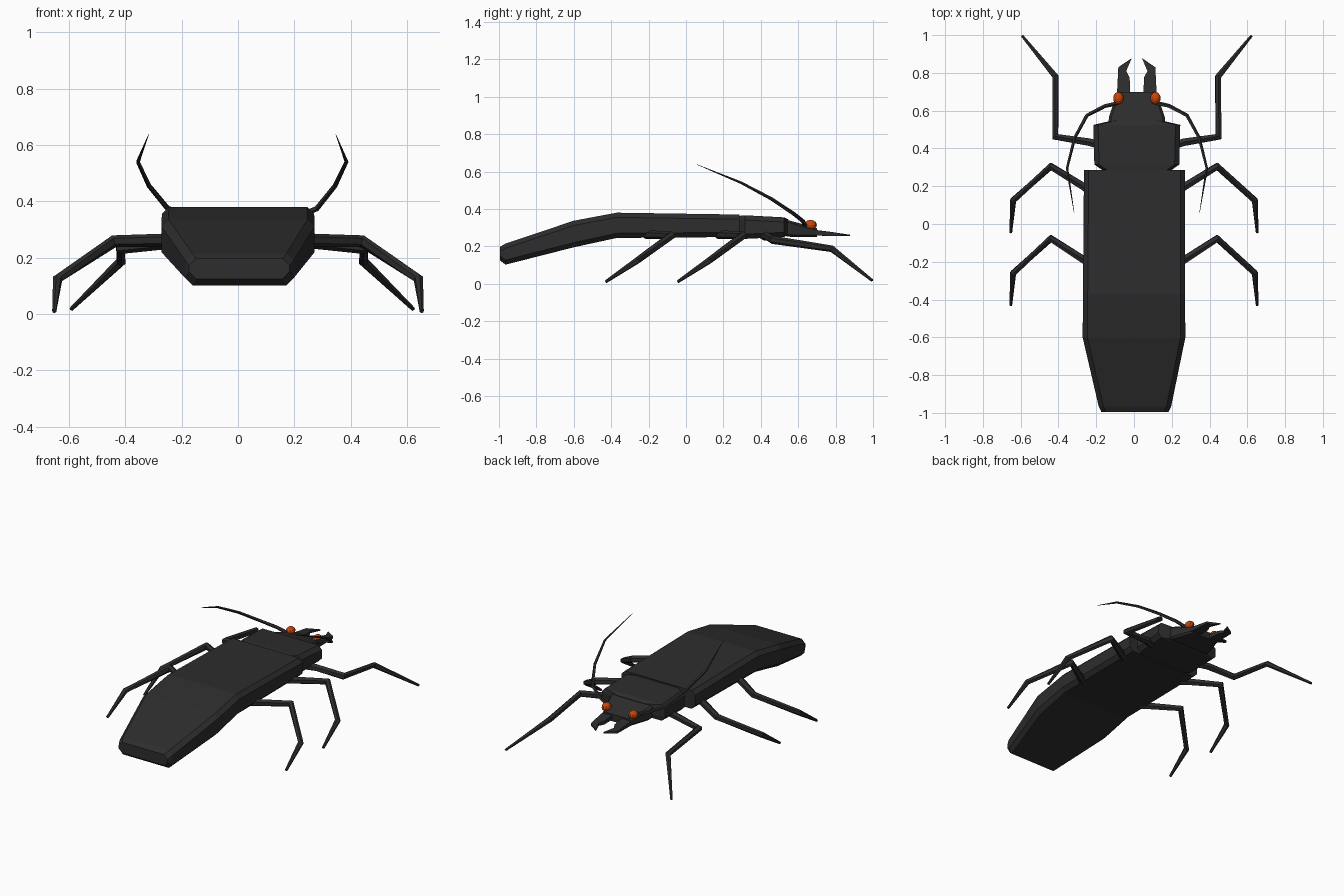
import bpy, bmesh, math
from mathutils import Vector

if "Cube" in bpy.data.objects:
    bpy.data.objects.remove(bpy.data.objects["Cube"])


def material(name, rgb):
    m = bpy.data.materials.new(name)
    m.diffuse_color = (*rgb, 1)
    m.use_nodes = True
    m.node_tree.nodes["Principled BSDF"].inputs["Base Color"].default_value = m.diffuse_color
    return m


SHELL = material("black shell", (0.026, 0.026, 0.026))
EYE = material("orange eye", (0.58, 0.06, 0.003))


def finish(name, bm, mat):
    bmesh.ops.recalc_face_normals(bm, faces=bm.faces)
    me = bpy.data.meshes.new(name)
    bm.to_mesh(me)
    bm.free()
    me.materials.append(mat)
    ob = bpy.data.objects.new(name, me)
    bpy.context.collection.objects.link(ob)
    return ob


def loft(name, rings, mat=SHELL):
    """Skin a list of equal-length point rings and cap both ends."""
    bm = bmesh.new()
    vs = [[bm.verts.new(p) for p in r] for r in rings]
    n = len(vs[0])
    for a, b in zip(vs, vs[1:]):
        for i in range(n):
            j = (i + 1) % n
            bm.faces.new((a[i], a[j], b[j], b[i]))
    bm.faces.new(vs[0])
    bm.faces.new(vs[-1])
    return finish(name, bm, mat)


def body_ring(cx, y, w, zb, zt, c=0.025):
    """Flat box section with chamfered edges."""
    half = [(w - c, zt), (w, zt - c), (w, zb + c), (w - c, zb)]
    pts = half + [(-x, z) for x, z in reversed(half)]
    return [(cx + x, y, z) for x, z in pts]


def limb(name, path, radii, sides=6):
    """Tapered faceted tube along a path with mitred joints."""
    pts = [Vector(p) for p in path]
    rings = []
    for i, p in enumerate(pts):
        d0 = (p - pts[max(i - 1, 0)]).normalized()
        d1 = (pts[min(i + 1, len(pts) - 1)] - p).normalized()
        t = (d0 + d1).normalized()
        side = t.cross(Vector((0, 0, 1))).normalized()
        up = side.cross(t)
        rings.append([p + radii[i] * (side * math.cos(a) + up * math.sin(a))
                      for a in (2 * math.pi * (k + 0.5) / sides for k in range(sides))])
    return loft(name, rings)


# Abdomen with drooping tapered tail
loft("abdomen", [body_ring(*s) for s in (
    (0.003, 0.285, 0.268, 0.25, 0.37),
    (0.0, -0.37, 0.27, 0.245, 0.38),
    (0.0, -0.60, 0.272, 0.195, 0.337),
    (0.005, -0.965, 0.192, 0.102, 0.215),
    (0.005, -0.995, 0.178, 0.125, 0.197))])

# Thorax plate, narrowing towards the abdomen
F = 0.015
loft("thorax", [body_ring(F, *s) for s in (
    (0.255, 0.14, 0.25, 0.36),
    (0.315, 0.225, 0.24, 0.366),
    (0.525, 0.23, 0.25, 0.355),
    (0.548, 0.13, 0.262, 0.343))])

# Wedge head
loft("head", [body_ring(F, *s, 0.012) for s in (
    (0.53, 0.15, 0.255, 0.345),
    (0.565, 0.148, 0.25, 0.335),
    (0.70, 0.103, 0.25, 0.297))])

LEGS = {
    "front_leg": (F, [(0.19, 0.415, 0.255), (0.25, 0.433, 0.255), (0.432, 0.462, 0.235),
                      (0.43, 0.78, 0.187), (0.606, 0.995, 0.018)]),
    "middle_leg": (0, [(0.23, 0.17, 0.262), (0.27, 0.20, 0.262), (0.44, 0.305, 0.258),
                       (0.64, 0.125, 0.125), (0.652, -0.045, 0.010)]),
    "rear_leg": (0, [(0.23, -0.215, 0.262), (0.27, -0.187, 0.262), (0.44, -0.077, 0.258),
                     (0.64, -0.26, 0.125), (0.652, -0.43, 0.010)]),
}
JAW = [(0.105, 0.69), (0.098, 0.83), (0.027, 0.878), (0.056, 0.81), (0.038, 0.775), (0.035, 0.69)]
FEELER = [(0.08, 0.645, 0.30), (0.17, 0.625, 0.335), (0.265, 0.575, 0.375),
          (0.33, 0.455, 0.455), (0.37, 0.295, 0.54), (0.332, 0.06, 0.637)]

for label, s in (("left", -1), ("right", 1)):
    # Legs
    for name, (cx, path) in LEGS.items():
        limb(f"{label}_{name}", [(cx + s * x, y, z) for x, y, z in path],
             (0.023, 0.023, 0.022, 0.018, 0.008))
    # Swept-back antenna
    limb(f"{label}_antenna", [(F + s * x, y, z) for x, y, z in FEELER],
         (0.012, 0.011, 0.010, 0.009, 0.007, 0.001), 5)
    # Flat hooked mandible
    loft(f"{label}_mandible",
         [[(F + s * x, y, z0 - 0.08 * (y - 0.69) - sg * 0.07 * max(0, y - 0.72)) for x, y in JAW]
          for z0, sg in ((0.258, -1), (0.288, 1))])
    # Bulging eye
    bm = bmesh.new()
    bmesh.ops.create_uvsphere(bm, u_segments=10, v_segments=6, radius=1)
    for v in bm.verts:
        v.co = Vector((F + s * 0.098 + v.co.x * 0.028, 0.666 + v.co.y * 0.034, 0.315 + v.co.z * 0.027))
    finish(f"{label}_eye", bm, EYE)
